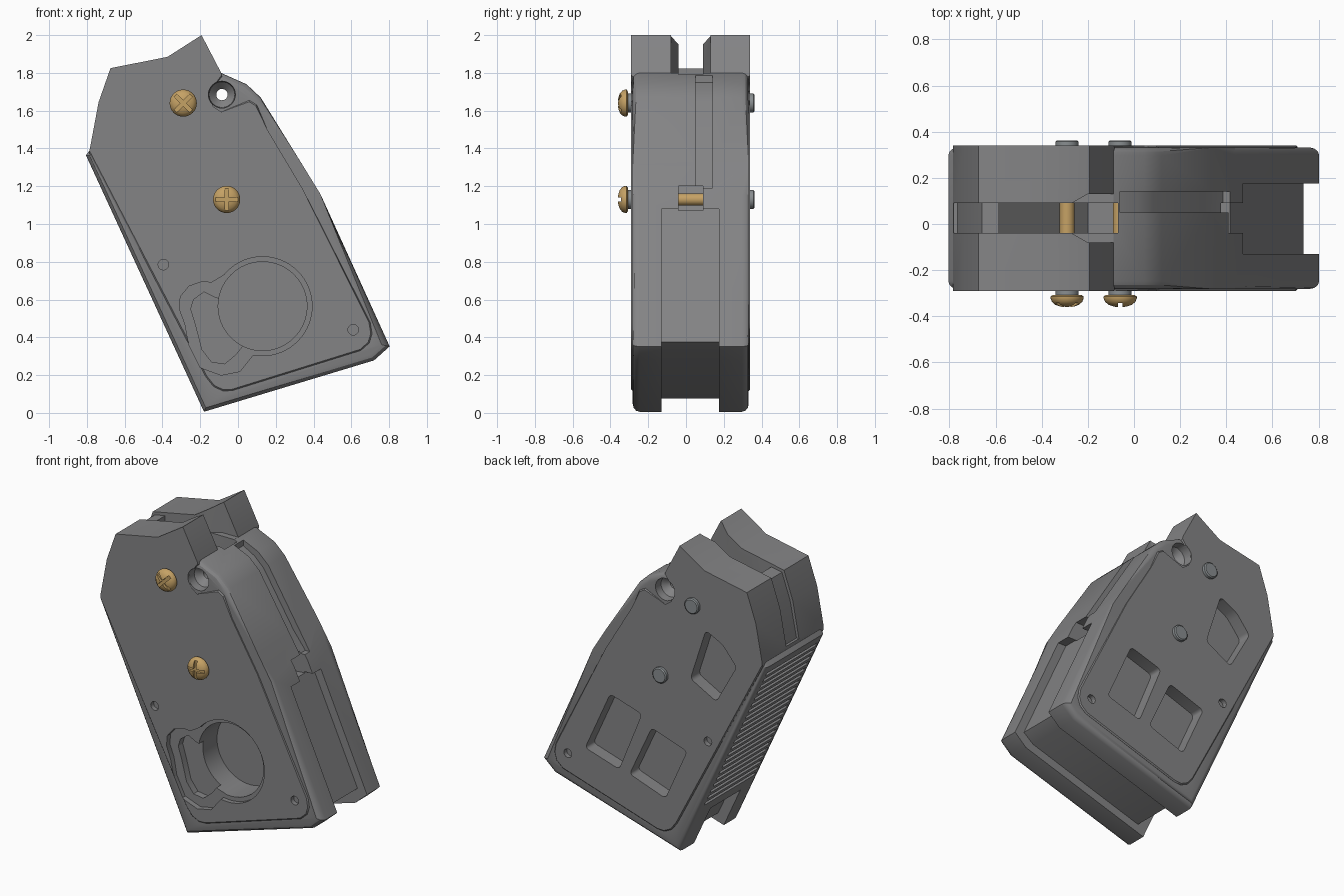
import bpy, bmesh, math
from mathutils import Vector, Matrix

old = bpy.data.objects.get("Cube")
if old:
    bpy.data.objects.remove(old, do_unlink=True)

FRONT, BACK = -0.29, 0.34      # outer faces of the side panels


def material(name, rgb, metal=0.0):
    m = bpy.data.materials.new(name)
    m.use_nodes = True
    m.diffuse_color = (*rgb, 1)
    m.node_tree.nodes["Principled BSDF"].inputs["Base Color"].default_value = (*rgb, 1)
    return m


GREY = material("body grey", (0.23, 0.23, 0.235))
STEEL = material("steel grey", (0.25, 0.27, 0.28))
BRASS = material("brass", (0.56, 0.36, 0.13))


def finish(name, bm, mat=None):
    bmesh.ops.recalc_face_normals(bm, faces=bm.faces)
    me = bpy.data.meshes.new(name)
    bm.to_mesh(me)
    bm.free()
    ob = bpy.data.objects.new(name, me)
    bpy.context.collection.objects.link(ob)
    if mat:
        me.materials.append(mat)
    return ob


def add_prism(bm, pts, lo, hi, upright=False):
    """Extrude an outline along y, or along z when upright."""
    place = (lambda a, b, h: (a, b, h)) if upright else (lambda a, b, h: (a, h, b))
    low = [bm.verts.new(place(a, b, lo)) for a, b in pts]
    high = [bm.verts.new(place(a, b, hi)) for a, b in pts]
    bm.faces.new(low)
    bm.faces.new(high[::-1])
    for i in range(len(pts)):
        j = (i + 1) % len(pts)
        bm.faces.new((low[j], low[i], high[i], high[j]))
    return low, high


def prism(name, pts, lo, hi, mat=None, upright=False, corner=0, rim=0, rim_steps=1, skip=()):
    bm = bmesh.new()
    low, high = add_prism(bm, pts, lo, hi, upright)
    if corner:
        edges = [bm.edges.get((a, b)) for a, b in zip(low, high)]
        bmesh.ops.bevel(bm, geom=edges, offset=corner, segments=4, profile=0.5, affect='EDGES')
    if rim:
        edges = [bm.edges.get((ring[i], ring[(i + 1) % len(ring)]))
                 for ring in (low, high) for i in range(len(ring)) if i not in skip]
        bmesh.ops.bevel(bm, geom=edges, offset=rim, segments=rim_steps, profile=0.5, affect='EDGES')
    return finish(name, bm, mat)


def lathe(name, x, z, profile, mat=None, sides=32):
    """Solid of (radius, y) rings around an axis along y."""
    bm = bmesh.new()
    rings = []
    for r, y in profile:
        rings.append([bm.verts.new((x + r * math.cos(k * math.tau / sides), y,
                                    z + r * math.sin(k * math.tau / sides))) for k in range(sides)])
    for a, b in zip(rings, rings[1:]):
        for k in range(sides):
            n = (k + 1) % sides
            bm.faces.new((a[k], a[n], b[n], b[k]))
    bm.faces.new(rings[0])
    bm.faces.new(rings[-1])
    return finish(name, bm, mat)


def combine(target, tool, operation='DIFFERENCE'):
    mod = target.modifiers.new("combine", 'BOOLEAN')
    mod.operation, mod.solver, mod.object = operation, 'EXACT', tool
    bpy.context.view_layer.objects.active = target
    bpy.ops.object.modifier_apply(modifier=mod.name)
    bpy.data.objects.remove(tool, do_unlink=True)


def smooth(ob, angle=30):
    bpy.ops.object.select_all(action='DESELECT')
    ob.select_set(True)
    bpy.context.view_layer.objects.active = ob
    bpy.ops.object.shade_smooth_by_angle(angle=math.radians(angle))


# Rounded lower shell
shell = [(-.09, 1.8), (.045, 1.74), (.12, 1.67), (.34, 1.315), (.437, 1.157), (.803, .352),
         (.72, .278), (-.18, .006), (-.805, 1.364), (-.77, 1.41)]
body = prism("body", shell, FRONT + .008, BACK - .008, GREY, rim=.035, rim_steps=3)

# Sharp-edged head running into the raised side panels
head = [(-.785, 1.395), (-.738, 1.645), (-.675, 1.825), (-.373, 1.885), (-.193, 2), (-.09, 1.802)]
panel = [(-.085, 1.78), (-.16, 1.7), (-.14, 1.62), (-.09, 1.585), (.06, 1.655), (.1, 1.63),
         (.155, 1.5), (.34, 1.19), (.7, .48), (.71, .42), (.695, .37), (.65, .33),
         (-.03, .118), (-.08, .116), (-.13, .14), (-.17, .19), (-.785, 1.37)]
first = len(head)
core = prism("head_and_panels", head + panel, FRONT, BACK, GREY, rim=.007,
             skip=[*range(first), first + len(panel) - 1])
combine(body, core, 'UNION')

# Blade cavity with its flared mouth and shallow groove down the nose
cavity = [(-.585, 2.1), (-.585, 1.45), (-.2, 1.02), (0, 1.04), (.6, 1.085), (.6, 1.205),
          (.3, 1.2), (0, 1.3), (-.07, 1.75), (-.07, 2.1)]
combine(body, prism("cavity", cavity, -.04, .09))
mouth = [(-.27, -.04), (-.2, -.08), (-.03, -.08), (-.03, .13), (-.2, .13), (-.27, .09)]
combine(body, prism("mouth", mouth, 1.8, 2.2, upright=True))
nose = [(-.9, 1.41), (-.765, 1.41), (-.718, 1.645), (-.66, 1.808), (-.5, 1.84), (-.5, 2), (-.9, 2)]
combine(body, prism("nose_groove", nose, -.04, .09))

# Guide groove above the side opening
guide = [(-.06, 1.75), (.02, 1.705), (.085, 1.645), (.3, 1.3), (.385, 1.19), (.6, 1.19), (.6, 1.9), (-.06, 1.9)]
combine(body, prism("guide_groove", guide, .05, .14))

# Wide channel along the edge and the base
channel = [(.413, 1.08), (.735, .375), (.665, .32), (-.14, .075), (-.24, .29), (-.42, .21),
           (-.42, -.2), (1.2, -.2), (1.2, 1.08)]
combine(body, prism("channel", channel, -.13, .175))

# Grip grooves on the sloping grip edge
foot, top = Vector((-.18, .006)), Vector((-.805, 1.364))
along = (top - foot).normalized()
inward = Vector((along.y, -along.x))
bm = bmesh.new()
for i in range(22):
    p = foot + along * (.36 + i * .05)
    quad = [p - inward * .05, p + inward * .016, p + along * .024 + inward * .016,
            p + along * .024 - inward * .05]
    add_prism(bm, [tuple(q) for q in quad], -.235, .285)
combine(body, finish("grip_grooves", bm))

# Lanyard hole, countersunk on both sides
for y, s in ((FRONT, 1), (BACK, -1)):
    combine(body, lathe("lanyard_recess", -.085, 1.685, [(.075, y - s * .05), (.068, y + s * .06), (.03, y + s * .1)]))
combine(body, lathe("lanyard_hole", -.085, 1.685, [(.03, -.5), (.03, .5)]))

# Small pin holes on both sides
for x, z in ((-.395, .785), (.61, .44)):
    for y in (FRONT, BACK):
        combine(body, lathe("pin_hole", x, z, [(.028, y - .03), (.028, y + .03)], sides=20))

# Round front well with its stepped side lobe
outer = [(-.04, .75), (-.14, .69), (-.19, .695), (-.26, .67), (-.305, .615), (-.31, .55), (-.28, .47),
         (-.26, .36), (-.2, .24), (-.09, .2), (.01, .22), (.09, .32), (.12, .56)]
inner = [(-.12, .61), (-.18, .64), (-.235, .6), (-.25, .55), (-.225, .47), (-.19, .335), (-.14, .27),
         (-.07, .26), (-.01, .31), (.1, .45), (.1, .55)]
wx, wz = .13, .565
combine(body, prism("lobe_step", outer, -.5, FRONT + .035))
combine(body, prism("lobe_floor", inner, -.5, FRONT + .08))
combine(body, lathe("well_step", wx, wz, [(.262, -.5), (.262, FRONT + .03)], sides=64))
combine(body, lathe("well", wx, wz, [(.235, -.5), (.235, FRONT + .225)], sides=64))

# Three back pockets
for pts in ([(-.38, 1.5), (-.5, 1.44), (-.6, 1.32), (-.455, 1.06), (-.27, 1.16)],
            [(.306, .905), (.079, .835), (.242, .435), (.485, .51)],
            [(.008, .765), (-.245, .68), (-.09, .335), (.166, .425)]):
    combine(body, prism("pocket", pts, BACK - .085, .5, corner=.025))
smooth(body)

# Screws: domed cross heads, sleeves, shafts and back studs
for label, x, z, turn in (("upper", -.29, 1.64, 45), ("lower", -.06, 1.13, 0)):
    dome = [(.062, -.308), (.072, -.314), (.072, -.322), (.066, -.337), (.052, -.35), (.03, -.358), (.008, -.361)]
    screw = lathe(label + "_screw_head", x, z, dome, BRASS)
    for quarter in (0, 90):
        bm = bmesh.new()
        bmesh.ops.create_cube(bm, size=1, matrix=Matrix.Translation((x, -.362, z))
                              @ Matrix.Rotation(math.radians(turn + quarter), 4, 'Y')
                              @ Matrix.Diagonal((.118, .04, .02, 1)))
        combine(screw, finish("cross_slot", bm))
    smooth(screw)
    parts = [lathe(label + "_sleeve", x, z, [(.05, -.309), (.05, -.27)], STEEL),
             lathe(label + "_screw_shaft", x, z, [(.032, -.3), (.032, .33)], BRASS),
             lathe(label + "_back_stud", x, z, [(.05, .31), (.05, .357), (.043, .363)], STEEL)]
    for part in parts:
        smooth(part)
